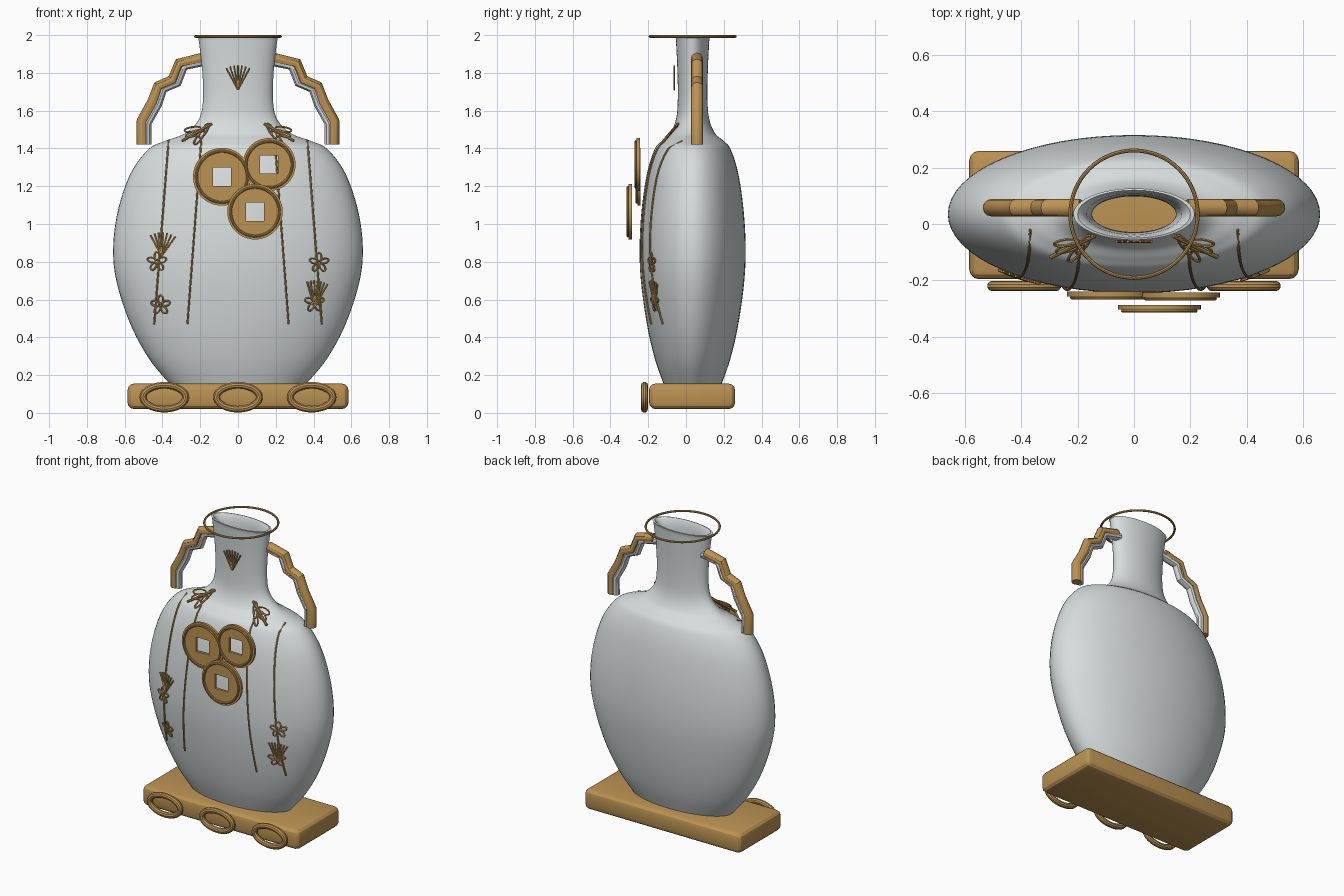
import bpy, bmesh, math
from math import sin, cos, pi, radians

if "Cube" in bpy.data.objects:
    bpy.data.objects.remove(bpy.data.objects["Cube"])

CY = 0.035        # y of the vase axis
FLAT = 0.425      # depth to width ratio of the vase


def material(name, rgb):
    m = bpy.data.materials.new(name)
    m.use_nodes = True
    m.diffuse_color = (*rgb, 1)
    m.node_tree.nodes["Principled BSDF"].inputs["Base Color"].default_value = (*rgb, 1)
    return m


porcelain = material("porcelain_grey", (0.68, 0.72, 0.72))
gold = material("antique_gold", (0.50, 0.29, 0.085))


def finish(ob, mat, angle=35):
    ob.data.materials.clear()
    ob.data.materials.append(mat)
    bpy.ops.object.select_all(action="DESELECT")
    ob.select_set(True)
    bpy.context.view_layer.objects.active = ob
    if ob.type == "CURVE":
        bpy.ops.object.convert(target="MESH")
        ob = bpy.context.object
    bpy.ops.object.shade_smooth_by_angle(angle=radians(angle))
    return ob


def loft(name, loops, mat, closed=False):
    """Join equal-length rings of points with quads."""
    bm = bmesh.new()
    rings = [[bm.verts.new(p) for p in loop] for loop in loops]
    pairs = list(zip(rings, rings[1:])) + ([(rings[-1], rings[0])] if closed else [])
    for a, b in pairs:
        for i in range(len(a)):
            j = (i + 1) % len(a)
            bm.faces.new((a[i], a[j], b[j], b[i]))
    bmesh.ops.recalc_face_normals(bm, faces=bm.faces)
    me = bpy.data.meshes.new(name)
    bm.to_mesh(me)
    bm.free()
    ob = bpy.data.objects.new(name, me)
    bpy.context.collection.objects.link(ob)
    return finish(ob, mat)


def tube(name, paths, r, mat=gold, cyclic=False, res=2, angle=35):
    """Round wire along one or several paths."""
    cu = bpy.data.curves.new(name, "CURVE")
    cu.dimensions = "3D"
    cu.bevel_depth, cu.bevel_resolution, cu.use_fill_caps = r, res, True
    for path in paths:
        s = cu.splines.new("POLY")
        s.points.add(len(path) - 1)
        for p, co in zip(s.points, path):
            p.co = (*co, 1)
        s.use_cyclic_u = cyclic
    ob = bpy.data.objects.new(name, cu)
    bpy.context.collection.objects.link(ob)
    return finish(ob, mat, angle)


def smooth(pts, steps=6):
    """Catmull-Rom curve through the points."""
    out = []
    for i in range(len(pts) - 1):
        a, b, c, d = (pts[max(0, min(len(pts) - 1, i + k))] for k in (-1, 0, 1, 2))
        for s in range(steps):
            t = s / steps
            out.append(tuple(0.5 * (2 * q + (r - p) * t + (2 * p - 5 * q + 4 * r - w) * t * t
                                    + (3 * q - p - 3 * r + w) * t ** 3)
                             for p, q, r, w in zip(a, b, c, d)))
    return out + [pts[-1]]


# Vase: flattened turned shell, open at the mouth
profile = smooth([(0.35, 0.14), (0.47, 0.285), (0.57, 0.47), (0.642, 0.69), (0.661, 0.87),
                  (0.636, 1.07), (0.57, 1.265), (0.475, 1.395), (0.385, 1.44), (0.28, 1.48),
                  (0.207, 1.555), (0.185, 1.66), (0.19, 1.82), (0.21, 1.99)])


def ring(r, z, n=64):
    return [(r * cos(2 * pi * i / n), CY + FLAT * r * sin(2 * pi * i / n), z) for i in range(n)]


lip = [(0.215, 1.995), (0.2, 1.997), (0.185, 1.985)]
inner = [(r - 0.035, z) for r, z in reversed(profile[:-2])]
loft("vase", [ring(r, z) for r, z in profile + lip + inner], porcelain)

# Gilt hoop around the mouth
tube("mouth_hoop", [[(0.226 * cos(a * pi / 32), CY + 0.226 * sin(a * pi / 32), 1.993)
                     for a in range(64)]], 0.007, cyclic=True)

# Plinth
bpy.ops.mesh.primitive_cube_add(size=1, location=(0, 0.032, 0.0875))
plinth = bpy.context.object
plinth.name = "plinth"
plinth.scale = (1.17, 0.456, 0.135)
bpy.ops.object.transform_apply(location=False, rotation=False, scale=True)
bev = plinth.modifiers.new("round_edges", "BEVEL")
bev.width, bev.segments = 0.035, 3
bpy.ops.object.modifier_apply(modifier=bev.name)
finish(plinth, gold, 25)


def oval(x, z, a, b, tilt=0, n=16):
    """Points of a tilted ellipse in the front plane."""
    out = []
    for i in range(n):
        u, v = a * cos(2 * pi * i / n), b * sin(2 * pi * i / n)
        out.append((x + u * cos(tilt) - v * sin(tilt), z + u * sin(tilt) + v * cos(tilt)))
    return out


def at_y(pts, y):
    return [(x, y, z) for x, z in pts]


# Oval rings on the plinth front
tube("plinth_rings", [at_y(oval(x, 0.083, 0.113, 0.063, n=40), -0.22)
                      for x in (-0.39, 0, 0.39)], 0.0185, cyclic=True, res=3)

# Stepped handles: gilt bamboo with a porcelain core inside the bend
steps = [(0.19, 1.875), (0.31, 1.848), (0.345, 1.76), (0.42, 1.728),
         (0.45, 1.645), (0.506, 1.545), (0.506, 1.42)]
for side, s in (("left", 1), ("right", -1)):
    tube(side + "_handle", [[(s * x, 0.058, z) for x, z in steps]], 0.031, res=4, angle=30)
    tube(side + "_handle_core", [[(s * (x - 0.024), 0.058, z - 0.012 * (z > 1.5)) for x, z in steps]],
         0.025, porcelain, res=3)


# Coins with square holes and a raised rim
def coin(name, x, z, r, y, h=0.048, n=48):
    def loop(square, yy):
        out = []
        for i in range(n):
            c, s = cos(2 * pi * i / n), sin(2 * pi * i / n)
            k = h / max(abs(c), abs(s)) if square else r
            out.append((x + k * c, yy, z + k * s))
        return out
    loft(name, [loop(False, y), loop(False, y + 0.017), loop(True, y + 0.017), loop(True, y)],
         gold, closed=True)
    tube(name + "_rim", [at_y(oval(x, z, r - 0.018, r - 0.018, n=n), y - 0.004)], 0.007, cyclic=True)


coin("left_coin", 0.165, 1.315, 0.14, -0.261)
coin("right_coin", -0.085, 1.25, 0.153, -0.257)
coin("lower_coin", 0.09, 1.065, 0.147, -0.304)


# Gilt decoration laid on the vase surface
def on_vase(pts, lift=0.006):
    out = []
    for x, z in pts:
        r = min(profile, key=lambda p: abs(p[1] - z))[0]
        for (r0, z0), (r1, z1) in zip(profile, profile[1:]):
            if z0 <= z <= z1:
                r = r0 + (r1 - r0) * (z - z0) / (z1 - z0)
        out.append((x, CY - FLAT * math.sqrt(max(r * r - x * x, 0.01)) - lift, z))
    return out


def stem(x0, x1, n=24):
    """Gently bowed line from shoulder to foot."""
    return on_vase([(x0 + (x1 - x0) * i / n, 1.44 - 0.97 * i / n) for i in range(n + 1)])


def fan(x, z, length, spread, n=7, tilt=0):
    rays = [tilt + spread * (2 * i / (n - 1) - 1) for i in range(n)]
    return [[(x, z), (x + length * sin(a), z + length * cos(a))] for a in rays]


tube("stems", [stem(s * a, s * b) for s in (-1, 1) for a, b in ((0.368, 0.444), (0.195, 0.268))], 0.005)

for name, x, z in (("upper_right", -0.43, 0.8), ("lower_right", -0.41, 0.57),
                   ("upper_left", 0.43, 0.795), ("lower_left", 0.405, 0.585)):
    petals = [on_vase(oval(x + 0.03 * cos(a), z + 0.03 * sin(a), 0.022, 0.013, a, 12))
              for a in (pi / 2 + 2 * pi * k / 5 for k in range(5))]
    tube(name + "_flower", petals, 0.005, cyclic=True, res=1)

tube("right_sprig", [on_vase(p) for p in fan(-0.405, 0.83, 0.125, 0.55, tilt=0.06)], 0.005, res=1)
tube("left_sprig", [on_vase(p) for p in fan(0.405, 0.56, 0.14, 0.4, tilt=0.12)], 0.005, res=1)
tube("neck_fan", [at_y(p, -0.062) for p in fan(0, 1.71, 0.13, 0.5)], 0.005, res=1)

# Dragonflies on the shoulders
for side, s in (("left", 1), ("right", -1)):
    def lean(pts):
        return [(s * x, -0.118 + (z - 1.44) * 0.85, z) for x, z in pts]
    tube(side + "_dragonfly_body", [lean([(0.296, 1.44), (0.14, 1.53)])], 0.008)
    wings = [lean(oval(0.205 + dx, 1.493 + dz, 0.044, 0.013, tilt))
             for dx, dz, tilt in ((0.035, 0.008, -0.15), (0.0, -0.035, 2.2),
                                  (-0.025, 0.0, -1.0), (0.03, -0.015, -0.35))]
    tube(side + "_dragonfly_wings", wings, 0.005, cyclic=True, res=1)
